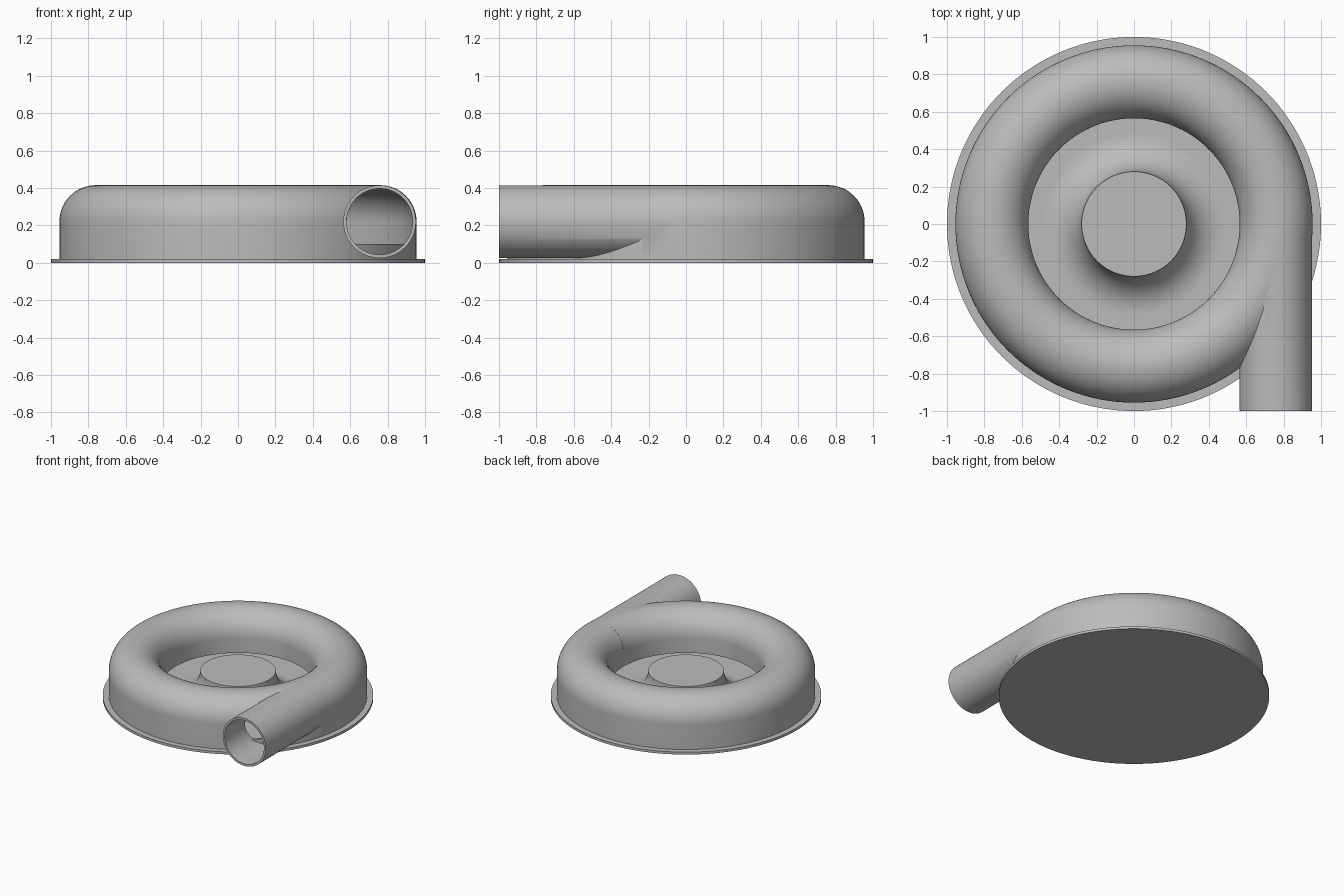
import bpy, bmesh, math
from mathutils import Matrix, Vector

if "Cube" in bpy.data.objects:
    bpy.data.objects.remove(bpy.data.objects["Cube"], do_unlink=True)

grey = bpy.data.materials.new("plain grey")
grey.use_nodes = True
COLOUR = (0.5, 0.5, 0.5, 1)
grey.diffuse_color = COLOUR
grey.node_tree.nodes["Principled BSDF"].inputs["Base Color"].default_value = COLOUR

RING, MID, TUBE, WALL = 0.76, 0.22, 0.195, 0.016   # volute centre line, height, radius, thickness
FLOOR, LIP = 0.02, 0.1


def finish(name, bm):
    bmesh.ops.recalc_face_normals(bm, faces=bm.faces)
    me = bpy.data.meshes.new(name)
    bm.to_mesh(me)
    bm.free()
    me.materials.append(grey)
    ob = bpy.data.objects.new(name, me)
    bpy.context.collection.objects.link(ob)
    return ob


def revolve(name, profile, steps=144):
    """Spin a closed (radius, height) outline around z."""
    bm = bmesh.new()
    verts = [bm.verts.new((r, 0, z)) for r, z in profile]
    edges = [bm.edges.new((a, b)) for a, b in zip(verts, verts[1:] + verts[:1])]
    bmesh.ops.spin(bm, geom=verts + edges, cent=(0, 0, 0), axis=(0, 0, 1),
                   angle=math.tau, steps=steps, use_duplicate=False)
    bmesh.ops.remove_doubles(bm, verts=bm.verts, dist=1e-5)
    return finish(name, bm)


def tube(name, radius, y0, y1):
    bm = bmesh.new()
    bmesh.ops.create_cone(bm, cap_ends=True, segments=96, radius1=radius, radius2=radius,
                          depth=y1 - y0)
    turn = Matrix.Rotation(math.pi / 2, 4, "X")
    move = Matrix.Translation(Vector((RING - 0.003, (y0 + y1) / 2, MID)))
    bmesh.ops.transform(bm, matrix=move @ turn, verts=bm.verts)
    return finish(name, bm)


def arch(radius, steps=32):
    """Half circle over the volute, from outside to inside."""
    return [(RING + radius * math.cos(math.pi * i / steps),
             MID + radius * math.sin(math.pi * i / steps)) for i in range(steps + 1)]


def combine(ob, other, operation):
    mod = ob.modifiers.new(operation.title(), "BOOLEAN")
    mod.object, mod.operation, mod.solver = other, operation, "EXACT"
    bpy.context.view_layer.objects.active = ob
    bpy.ops.object.modifier_apply(modifier=mod.name)
    bpy.data.objects.remove(other, do_unlink=True)


def smooth(ob):
    bpy.ops.object.select_all(action="DESELECT")
    ob.select_set(True)
    bpy.context.view_layer.objects.active = ob
    bpy.ops.object.shade_smooth_by_angle(angle=math.radians(30))


# Round base plate
base = revolve("base_plate", [(0, 0), (1, 0), (1, FLOOR), (0, FLOOR)])

# Volute housing with tangent outlet, hollowed out
outer = RING + TUBE
housing = revolve("volute_housing", [(outer, FLOOR)] + arch(TUBE)
                  + [(RING - TUBE, LIP), (RING, LIP), (RING, FLOOR)])
combine(housing, tube("outlet_pipe", TUBE - 0.001, -1, 0), "UNION")
inside = TUBE - WALL
combine(housing, revolve("cavity", [(RING + inside, -LIP)] + arch(inside)
                         + [(RING - inside, -LIP)]), "DIFFERENCE")
combine(housing, tube("bore", inside - 0.002, -1.1, -0.01), "DIFFERENCE")

# Low wall that crosses the outlet as a sill
sill = revolve("outlet_sill", [(outer - WALL, FLOOR), (outer - 0.002, FLOOR),
                               (outer - 0.002, LIP), (outer - WALL, LIP)])

# Central hub flaring into the floor
HUB, FLARE = 0.28, 0.2
curve = [(HUB + FLARE * (1 - math.sin(a)), FLOOR + FLARE * (1 - math.cos(a)))
         for a in (math.pi / 2 * i / 20 for i in range(21))]
hub = revolve("centre_hub", [(0, FLOOR)] + curve + [(0, FLOOR + FLARE)])

for part in (base, housing, sill, hub):
    smooth(part)
